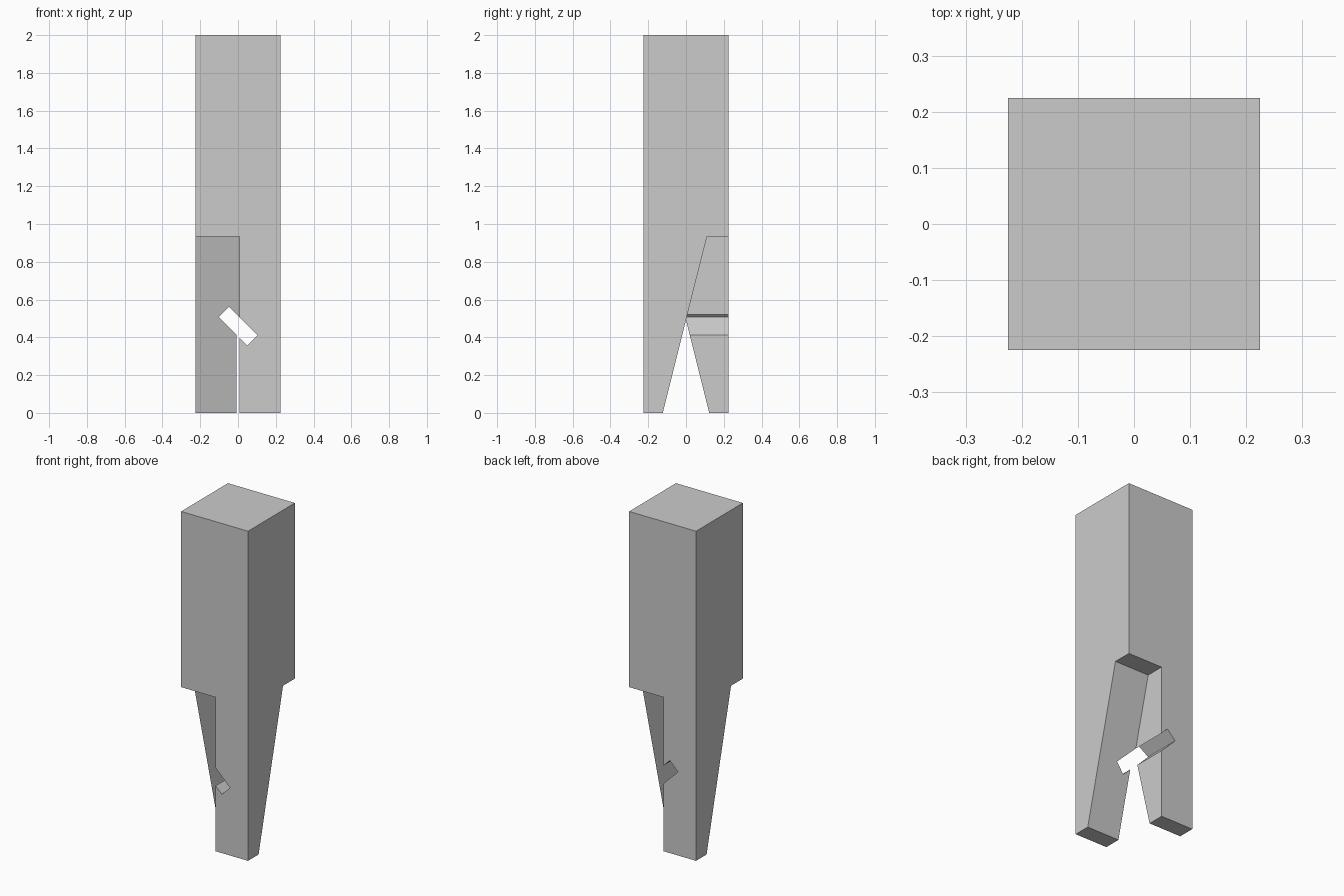
import bpy
import bmesh
from math import radians
from mathutils import Matrix, Vector

cube = bpy.data.objects.get("Cube")
if cube:
    bpy.data.objects.remove(cube, do_unlink=True)

HALF = 0.2245      # half the width of the square post
HEIGHT = 2.0
SHOULDER = 0.934   # top of the two sloping cuts
GAP = 0.007        # half the clearance between the tongues
REACH = 0.4        # how far cutters run past the post


def new_object(name, bm):
    bmesh.ops.recalc_face_normals(bm, faces=bm.faces)
    mesh = bpy.data.meshes.new(name)
    bm.to_mesh(mesh)
    bm.free()
    obj = bpy.data.objects.new(name, mesh)
    bpy.context.collection.objects.link(obj)
    return obj


def box(name, size, matrix):
    bm = bmesh.new()
    bmesh.ops.create_cube(bm, size=1, matrix=matrix @ Matrix.Diagonal((*size, 1)))
    return new_object(name, bm)


def prism(name, profile, x_start, x_end, matrix):
    """Extrude a (y, z) profile along x."""
    bm = bmesh.new()
    face = bm.faces.new([bm.verts.new((x_start, y, z)) for y, z in profile])
    extruded = bmesh.ops.extrude_face_region(bm, geom=[face])["geom"]
    verts = [v for v in extruded if isinstance(v, bmesh.types.BMVert)]
    bmesh.ops.translate(bm, verts=verts, vec=Vector((x_end - x_start, 0, 0)))
    bmesh.ops.transform(bm, matrix=matrix, verts=bm.verts)
    return new_object(name, bm)


def subtract(target, cutter):
    cutter.hide_render = True
    mod = target.modifiers.new(cutter.name, "BOOLEAN")
    mod.operation = "DIFFERENCE"
    mod.solver = "EXACT"
    mod.object = cutter
    bpy.context.view_layer.objects.active = target
    bpy.ops.object.modifier_apply(modifier=mod.name)
    bpy.data.objects.remove(cutter, do_unlink=True)


# Square post
post = box("scarf_joint_post", (2 * HALF, 2 * HALF, HEIGHT),
           Matrix.Translation((0, 0, HEIGHT / 2)))

# Sloping half-width cuts, the second turned half way round the post
y_low, y_high = 0.123, -0.111
run = (y_low - y_high) / SHOULDER
below = 0.1
slope = [(-REACH, -below), (y_low + run * below, -below),
         (y_high, SHOULDER), (-REACH, SHOULDER)]
for side, turn in (("front", 0), ("back", 180)):
    subtract(post, prism(side + "_cut", slope, -REACH, GAP,
                         Matrix.Rotation(radians(turn), 4, "Z")))

# Diagonal key slot through both tongues
slot = Matrix.Translation((0, 0, 0.459)) @ Matrix.Rotation(radians(45), 4, "Y")
subtract(post, box("key_slot", (0.214, 2 * REACH, 0.077), slot))
